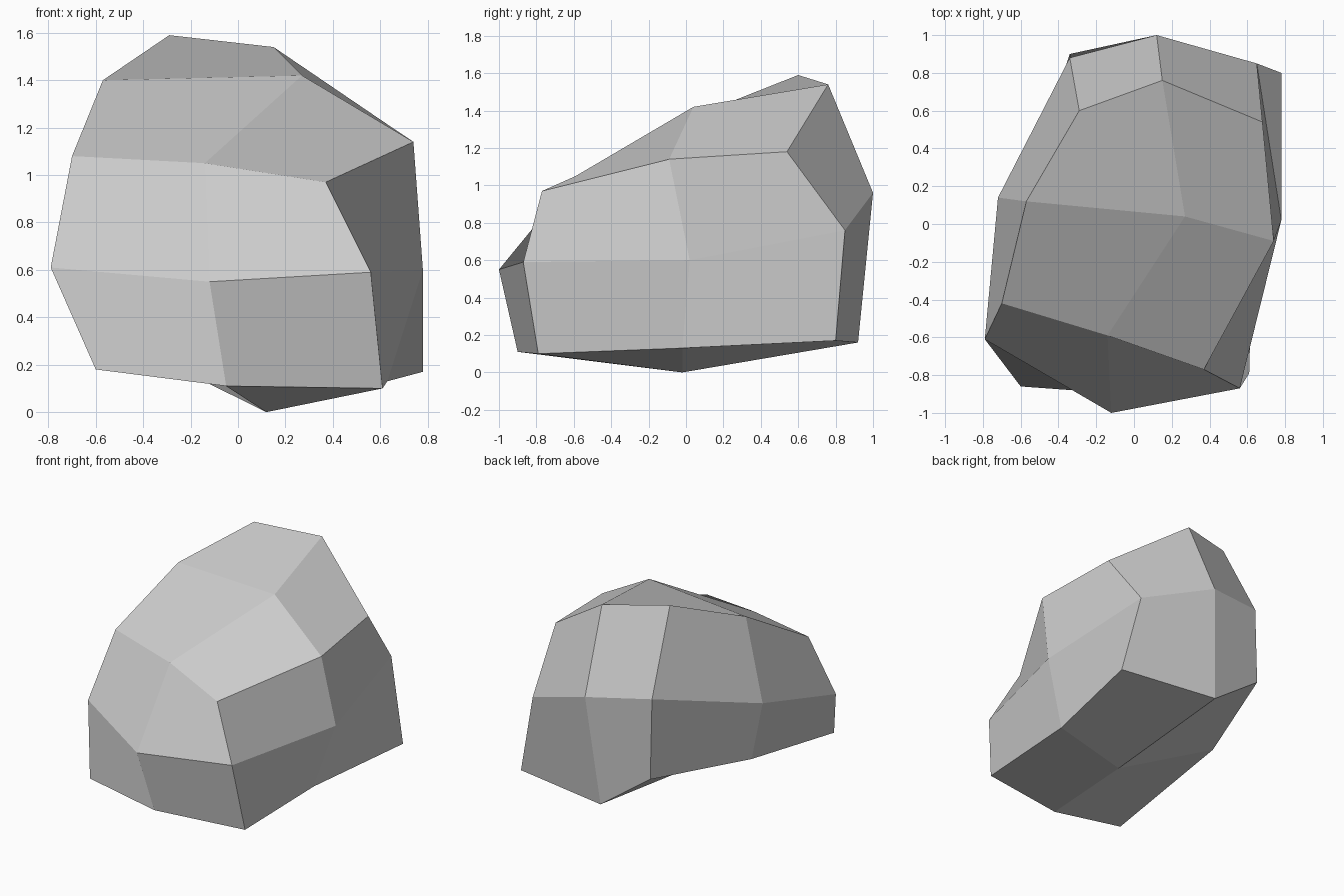
import bpy
import bmesh

# Remove the default cube
default_cube = bpy.data.objects.get("Cube")
if default_cube:
    bpy.data.objects.remove(default_cube, do_unlink=True)


def make_material(name, color):
    material = bpy.data.materials.new(name)
    material.use_nodes = True
    material.diffuse_color = color
    shader = next(n for n in material.node_tree.nodes if n.type == "BSDF_PRINCIPLED")
    shader.inputs["Base Color"].default_value = color
    return material


# Chiselled corners by level; each row runs from -x to +x
BOTTOM = {
    "front": [(-.6, -.86, .18), (-.05, -.9, .11), (.61, -.79, .1)],
    "centre": [(-.61, .11, .36), (.12, -.02, 0), (.63, -.02, .13)],
    "back": [(-.34, .9, .44), (.05, .92, .16), (.78, .8, .17)],
}
MIDDLE = {
    "front": [(-.79, -.61, .61), (-.12, -1, .55), (.56, -.87, .59)],
    "centre": [(-.72, .14, .81), None, (.78, .02, .6)],
    "back": [(-.34, .88, 1.02), (.12, 1, .96), (.65, .85, .76)],
}
TOP = {
    "front": [(-.7, -.42, 1.08), (-.14, -.59, 1.05), (.37, -.77, .97)],
    "centre": [(-.57, .12, 1.4), (.27, .04, 1.42), (.74, -.09, 1.14)],
    "back": [(-.29, .6, 1.59), (.15, .76, 1.54), (.68, .54, 1.18)],
}
LEVELS = (BOTTOM, MIDDLE, TOP)
ROWS = ("front", "centre", "back")


def build_boulder(name, material):
    """Subdivide a cube once and pull every vertex to its chiselled corner."""
    bm = bmesh.new()
    bmesh.ops.create_cube(bm, size=2)
    bmesh.ops.subdivide_edges(bm, edges=bm.edges[:], cuts=1, use_grid_fill=True)
    for vert in bm.verts:
        column, row, level = (round(axis) + 1 for axis in vert.co)
        vert.co = LEVELS[level][ROWS[row]][column]
    bmesh.ops.recalc_face_normals(bm, faces=bm.faces[:])

    mesh = bpy.data.meshes.new(name)
    bm.to_mesh(mesh)
    bm.free()
    mesh.materials.append(material)
    mesh.shade_flat()
    boulder = bpy.data.objects.new(name, mesh)
    bpy.context.collection.objects.link(boulder)
    return boulder


# Single faceted stone
stone_grey = make_material("stone grey", (.6, .6, .6, 1))
build_boulder("boulder", stone_grey)
